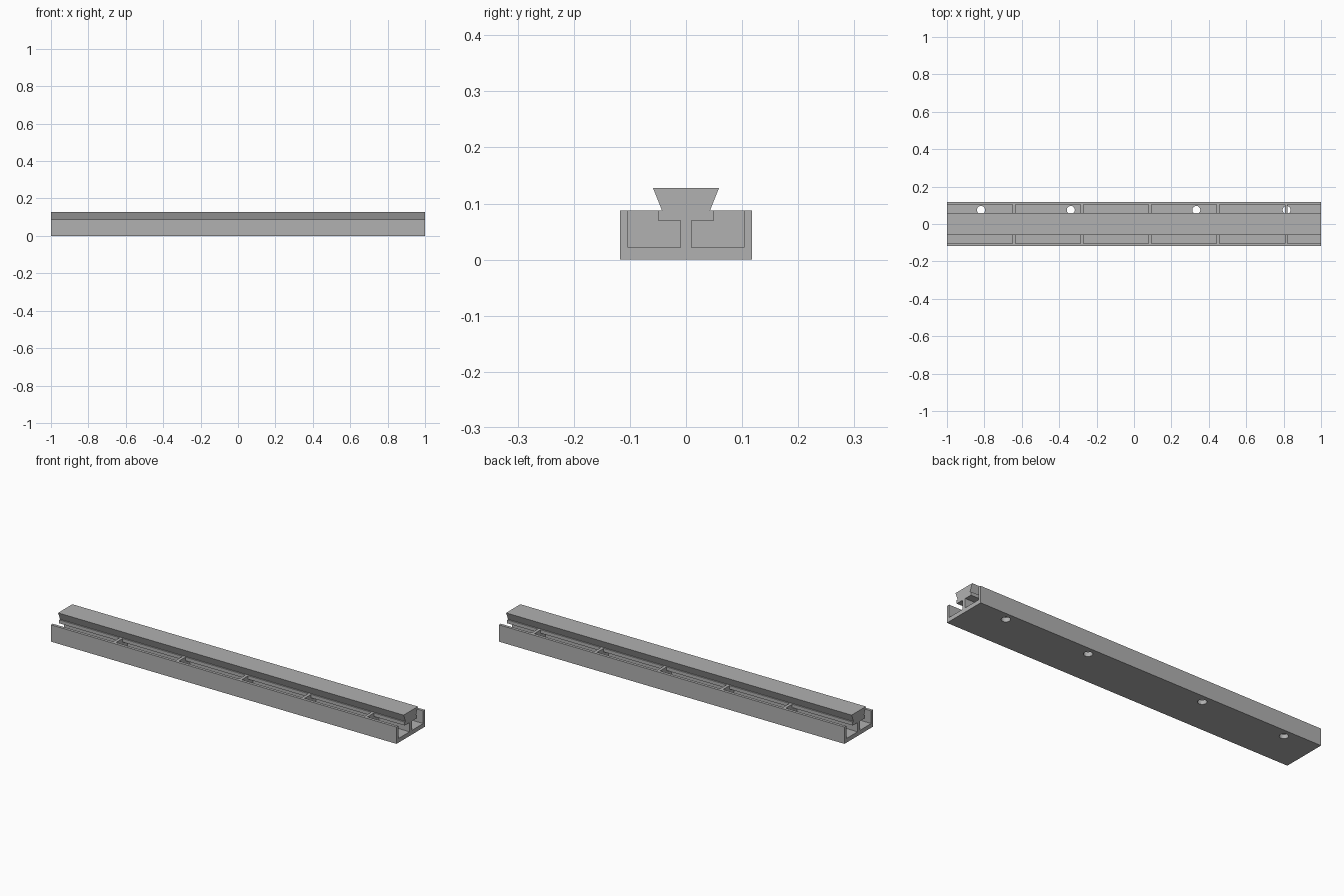
import bpy, bmesh

if "Cube" in bpy.data.objects:
    bpy.data.objects.remove(bpy.data.objects["Cube"])

metal = bpy.data.materials.new("grey metal")
metal.diffuse_color = (0.44, 0.44, 0.44, 1)
metal.use_nodes = True
metal.node_tree.nodes["Principled BSDF"].inputs["Base Color"].default_value = metal.diffuse_color


def extrude_profile(name, profile, x0, x1):
    """Extrude a (y, z) outline along x."""
    bm = bmesh.new()
    face = bm.faces.new([bm.verts.new((x0, y, z)) for y, z in profile])
    ext = bmesh.ops.extrude_face_region(bm, geom=[face])
    moved = [v for v in ext["geom"] if isinstance(v, bmesh.types.BMVert)]
    bmesh.ops.translate(bm, verts=moved, vec=(x1 - x0, 0, 0))
    bmesh.ops.recalc_face_normals(bm, faces=bm.faces)
    mesh = bpy.data.meshes.new(name)
    bm.to_mesh(mesh)
    bm.free()
    mesh.materials.append(metal)
    obj = bpy.data.objects.new(name, mesh)
    bpy.context.collection.objects.link(obj)
    return obj


# Rail section: channel walls, floor, T-shaped web and dovetail head
half = [(0.118, 0), (0.118, 0.088), (0.103, 0.088), (0.103, 0.022),
        (0.01, 0.022), (0.01, 0.07), (0.05, 0.07), (0.05, 0.088),
        (0.043, 0.088), (0.059, 0.128)]
section = half + [(-y, z) for y, z in reversed(half)]
rail = extrude_profile("rail", section, -1, 1)

# Mounting holes through the floor, along the back channel only
for i, x in enumerate((-0.818, -0.338, 0.333, 0.816)):
    bpy.ops.mesh.primitive_cylinder_add(vertices=32, radius=0.0215, depth=0.06,
                                        location=(x, 0.075, 0.01))
    cutter = bpy.context.object
    cutter.name = f"hole_cutter_{i + 1}"
    cutter.data.materials.append(metal)
    cutter.hide_render = True
    cutter.hide_viewport = True
    cutter.display_type = 'WIRE'
    mod = rail.modifiers.new(f"hole_{i + 1}", 'BOOLEAN')
    mod.operation = 'DIFFERENCE'
    mod.solver = 'EXACT'
    mod.object = cutter

# Cross ribs filling both channels flush with the wall tops
rib = [(0.01, 0.022), (0.103, 0.022), (0.103, 0.088),
       (0.05, 0.088), (0.05, 0.07), (0.01, 0.07)]
for i in range(5):
    x = -0.642 + 0.364 * i
    for side, s in (("back", 1), ("front", -1)):
        extrude_profile(f"{side}_rib_{i + 1}", [(s * y, z) for y, z in rib],
                        x - 0.008, x + 0.008)
